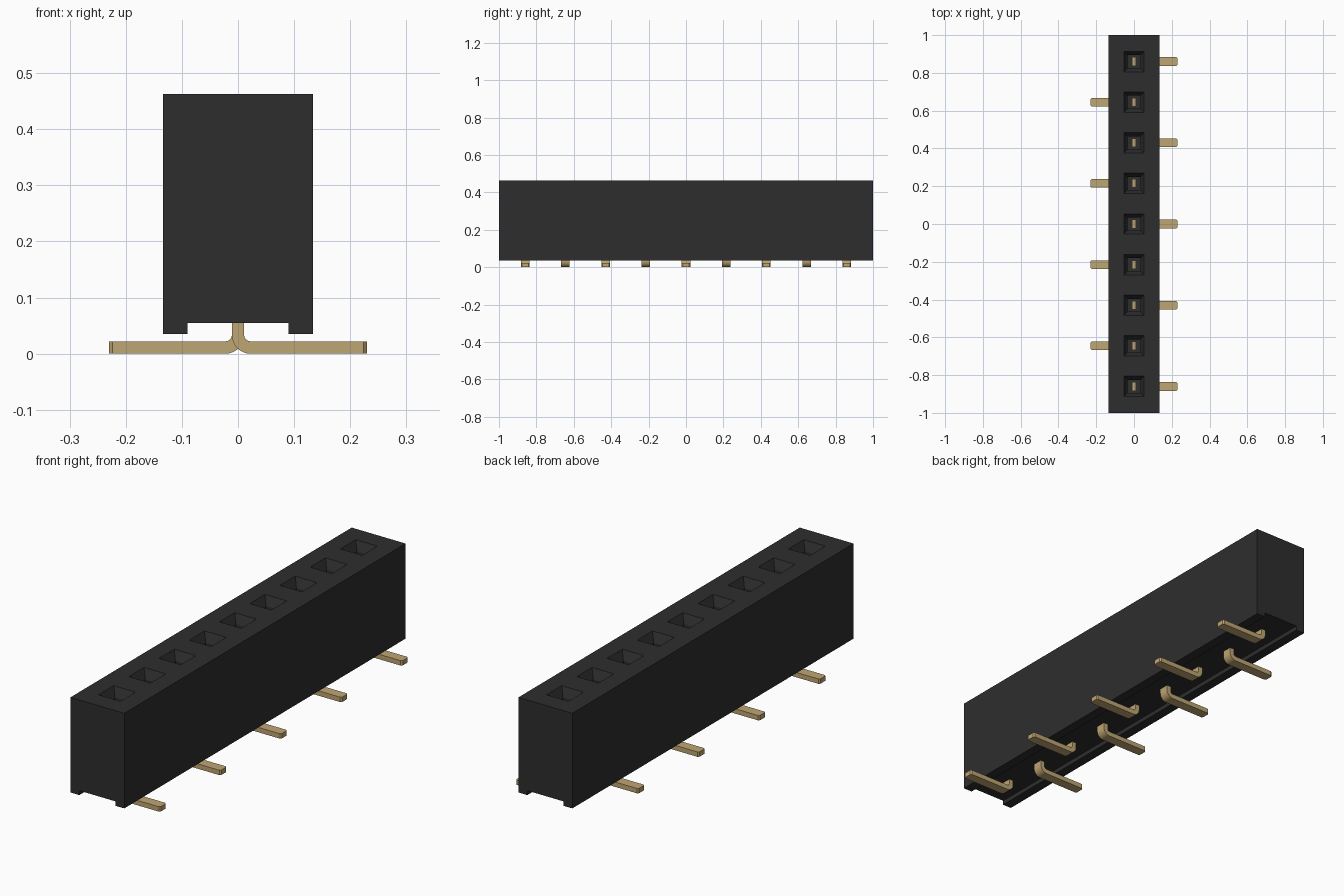
import bpy, bmesh
from math import pi, sin, cos
from mathutils import Vector

cube = bpy.data.objects.get("Cube")
if cube:
    bpy.data.objects.remove(cube, do_unlink=True)

PITCH = 0.215
ROWS = range(-4, 5)
HALF_W, HALF_L, TOP = 0.134, 1.0, 0.463
MOUTH = 0.054          # half width of the socket funnel
PIN_T, PIN_W = 0.022, 0.046


def material(name, color, roughness):
    m = bpy.data.materials.new(name)
    m.use_nodes = True
    m.diffuse_color = color
    bsdf = m.node_tree.nodes["Principled BSDF"]
    bsdf.inputs["Base Color"].default_value = color
    bsdf.inputs["Roughness"].default_value = roughness
    return m


def extrude_profile(points, y0, y1):
    """Solid made by sweeping an XZ outline along Y."""
    bm = bmesh.new()
    face = bm.faces.new([bm.verts.new((x, y0, z)) for x, z in points])
    new = bmesh.ops.extrude_face_region(bm, geom=[face], use_keep_orig=True)["geom"]
    bmesh.ops.translate(bm, vec=(0, y1 - y0, 0),
                        verts=[v for v in new if isinstance(v, bmesh.types.BMVert)])
    bmesh.ops.recalc_face_normals(bm, faces=bm.faces)
    return bm


def to_mesh(bm, name, mat):
    mesh = bpy.data.meshes.new(name)
    bm.to_mesh(mesh)
    bm.free()
    mesh.materials.append(mat)
    return mesh


def add_object(name, mesh):
    ob = bpy.data.objects.new(name, mesh)
    bpy.context.collection.objects.link(ob)
    return ob


black = material("black plastic", (0.027, 0.027, 0.027, 1), 0.6)
gold = material("gold contact", (0.52, 0.38, 0.17, 1), 0.5)

# Housing: block with a channel along the underside
half = [(HALF_W, TOP), (HALF_W, 0.035), (0.09, 0.035), (0.09, 0.055)]
bm = extrude_profile(half + [(-x, z) for x, z in reversed(half)], -HALF_L, HALF_L)


def top_faces():
    return [f for f in bm.faces if f.normal.z > 0.9 and f.calc_center_median().z > TOP - 0.001]


def cut_top(point, normal):
    faces = top_faces()
    geom = set(faces)
    for f in faces:
        geom.update(f.edges, f.verts)
    bmesh.ops.bisect_plane(bm, geom=list(geom), plane_co=point, plane_no=normal)
    bm.normal_update()


# Sockets: square cells in the top, tapered funnel, then a deep shaft
for s in (-1, 1):
    cut_top((s * MOUTH, 0, 0), (1, 0, 0))
    for i in ROWS:
        cut_top((0, i * PITCH + s * MOUTH, 0), (0, 1, 0))
cells = [f for f in top_faces()
         if abs(f.calc_center_median().x) < 0.01
         and any(abs(f.calc_center_median().y - i * PITCH) < 0.01 for i in ROWS)]
bmesh.ops.inset_individual(bm, faces=cells, thickness=0.028, depth=-0.04)
shafts = bmesh.ops.extrude_discrete_faces(bm, faces=cells)["faces"]
bmesh.ops.translate(bm, vec=(0, 0, -0.26), verts=list({v for f in shafts for v in f.verts}))
add_object("housing", to_mesh(bm, "housing", black))

# Contact pin: upright blade, bent at the bottom into a flat foot
t = PIN_T / 2
r_out, r_in = 1.5 * PIN_T, 0.5 * PIN_T
centre = Vector((PIN_T, r_out))
TIP, BLADE = 0.23, 0.3


def bend(radius, steps=8):
    angles = [pi + pi / 2 * k / steps for k in range(steps + 1)]
    return [(centre.x + radius * cos(a), centre.y + radius * sin(a)) for a in angles]


outline = ([(-t, BLADE)] + bend(r_out) + [(TIP, 0), (TIP, PIN_T)]
           + bend(r_in)[::-1] + [(t, BLADE)])
bm = extrude_profile(outline, -PIN_W / 2, PIN_W / 2)
tip_edges = [e for e in bm.edges
             if all(v.co.x > TIP - 0.001 for v in e.verts)
             and abs(e.verts[0].co.z - e.verts[1].co.z) > 0.01]
bmesh.ops.bevel(bm, geom=tip_edges, offset=0.006, segments=1, affect='EDGES')
pin_mesh = to_mesh(bm, "contact_pin", gold)

# Row of pins with feet alternating left and right
for n, i in enumerate(ROWS, 1):
    pin = add_object(f"contact_pin_{n}", pin_mesh)
    pin.location.y = i * PITCH
    pin.rotation_euler.z = 0 if i % 2 == 0 else pi

# Smooth the bends, keep the corners sharp
bpy.ops.object.select_all(action='DESELECT')
pin.select_set(True)
bpy.context.view_layer.objects.active = pin
bpy.ops.object.shade_smooth_by_angle(angle=pi / 6)
